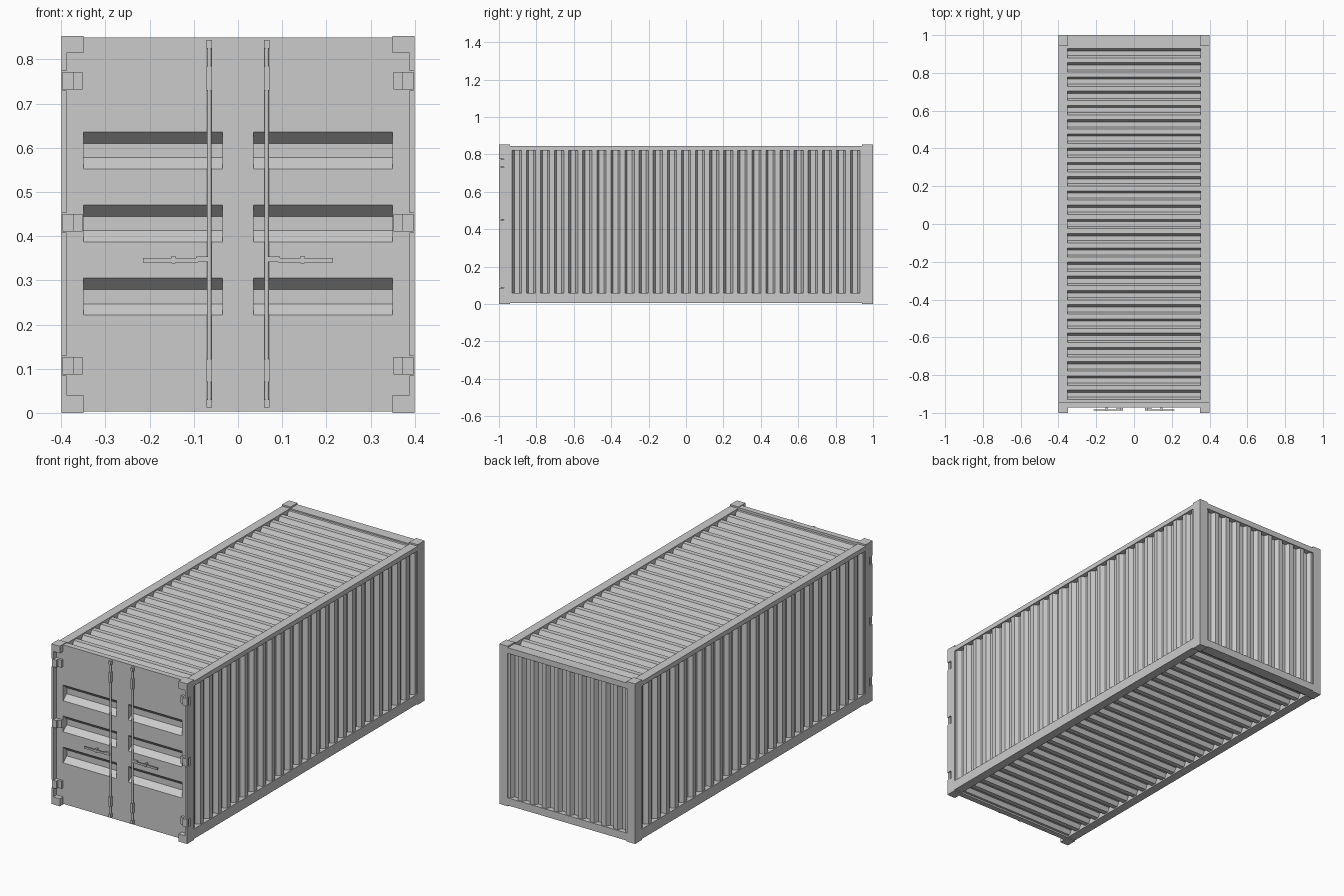
import bpy, bmesh
from mathutils import Vector

cube = bpy.data.objects.get("Cube")
if cube:
    bpy.data.objects.remove(cube, do_unlink=True)

grey = bpy.data.materials.new("light grey steel")
grey.use_nodes = True
COLOUR = (0.6, 0.6, 0.6, 1)
grey.diffuse_color = COLOUR
grey.node_tree.nodes["Principled BSDF"].inputs["Base Color"].default_value = COLOUR

W, L, H = 0.40, 1.0, 0.853     # half width, half length, height
IN, END = 0.352, 0.942         # inner edges of the frame
DOOR = -0.972                  # door plane


def finish(name, bm):
    mesh = bpy.data.meshes.new(name)
    bm.to_mesh(mesh)
    bm.free()
    mesh.materials.append(grey)
    obj = bpy.data.objects.new(name, mesh)
    bpy.context.collection.objects.link(obj)
    return obj


def box(name, x, y, z):
    bm = bmesh.new()
    bmesh.ops.create_cube(bm, size=1)
    for v in bm.verts:
        v.co = [(a + b) / 2 + c * (b - a) for (a, b), c in zip((x, y, z), v.co)]
    return finish(name, bm)


def pair(name, x, y, z):
    box("left_" + name, x, y, z)
    box("right_" + name, (-x[1], -x[0]), y, z)


def sheet(name, profile, v0, v1, place, outward, caps=()):
    """Sweep a (u, depth) profile from v0 to v1; caps are index runs closed at the ends."""
    bm = bmesh.new()
    rows = [[bm.verts.new(place(u, v, d)) for u, d in profile] for v in (v0, v1)]
    a, b = rows
    for i in range(len(profile) - 1):
        f = bm.faces.new((a[i], a[i + 1], b[i + 1], b[i]))
        f.normal_update()
        if f.normal.dot(Vector(outward)) < 0:
            f.normal_flip()
    inward = place(0, v1, 0) - place(0, v0, 0)
    for row, sign in ((a, 1), (b, -1)):
        for s in caps:
            f = bm.faces.new(row[s:s + 4])
            f.normal_update()
            if f.normal.dot(inward) * sign < 0:
                f.normal_flip()
    return finish(name, bm)


def ribs(u0, u1, count, depth):
    """Trapezoid corrugation: slope in, valley, slope out, crest."""
    p = (u1 - u0) / count
    points = [(u0, 0)]
    for i in range(count):
        s = u0 + i * p
        points += [(s + p * k, d) for k, d in
                   ((0.17, 0), (0.33, depth), (0.67, depth), (0.83, 0))]
    return points + [(u1, 0)]


# Corrugated walls, roof and floor
long_ribs = ribs(-END, END, 25, 0.022)
for side, s in (("left", 1), ("right", -1)):
    sheet(side + "_wall", long_ribs, 0.055, 0.825,
          lambda u, v, d: Vector((s * (W - 0.006 - d), u, v)), (s, 0, 0))
sheet("roof", long_ribs, -IN, IN,
      lambda u, v, d: Vector((v, u, 0.838 - d)), (0, 0, 1))
sheet("floor", long_ribs, -IN, IN,
      lambda u, v, d: Vector((v, u, 0.012 + d)), (0, 0, -1))
sheet("back_wall", ribs(-IN, IN, 10, 0.022), 0.04, 0.825,
      lambda u, v, d: Vector((u, L - 0.006 - d, v)), (0, 1, 0))

# Frame rails and rear posts
pair("top_rail", (IN, W), (-END, END), (0.82, 0.845))
pair("bottom_rail", (IN, W), (-END, END), (0.005, 0.058))
pair("rear_post", (IN, W), (END, L), (0.04, 0.815))
box("rear_top_rail", (-IN, IN), (END, L), (0.815, 0.845))
box("rear_bottom_rail", (-IN, IN), (END, L), (0.005, 0.045))
box("front_header", (-IN, IN), (DOOR, -END), (0.80, 0.85))
box("front_sill", (-IN, IN), (DOOR, -END), (0.003, 0.05))

# Corner castings
for end, y in (("front", (-L, -END)), ("rear", (END, L))):
    for level, z in (("lower", (0, 0.04)), ("upper", (0.815, H))):
        pair(end + "_" + level + "_corner", (IN - 0.002, W), y, z)

# Front posts with flanges notched around the hinges
HINGES = (0.107, 0.43, 0.752)
pair("front_post", (0.385, W), (DOOR, -END), (0.04, 0.815))
low = 0.04
for h in HINGES + (None,):
    high = 0.815 if h is None else h - 0.022
    pair("post_flange", (0.388, W), (-L, DOOR), (low, high))
    if h:
        low = h + 0.022
        pair("hinge_leaf", (IN, 0.392), (-0.985, DOOR), (h - 0.02, h + 0.02))
        pair("hinge_knuckle", (0.372, 0.397), (-0.998, -0.983), (h - 0.02, h + 0.02))

# Doors with three pressed recesses each
BOTTOM, TOP, PRESS_IN, PRESS_OUT = 0.003, 0.85, 0.035, 0.35
press = [(BOTTOM, 0)]
for i in range(3):
    z = 0.221 + i * 0.1655
    press += [(z, 0), (z + 0.026, 0.03), (z + 0.058, 0.03), (z + 0.084, 0)]
press.append((TOP, 0))
for side, s in (("left", 1), ("right", -1)):
    place = lambda u, v, d: Vector((s * v, DOOR + d, u))
    sheet(side + "_door_panel", press, PRESS_IN, PRESS_OUT, place, (0, -1, 0), (1, 5, 9))
    flat = [(BOTTOM, 0), (TOP, 0)]
    sheet(side + "_door_inner_edge", flat, 0, PRESS_IN, place, (0, -1, 0))
    sheet(side + "_door_outer_edge", flat, PRESS_OUT, 0.39, place, (0, -1, 0))

# Locking bars, guides and handles
for side, s in (("left", 1), ("right", -1)):
    bm = bmesh.new()
    bmesh.ops.create_cone(bm, cap_ends=True, segments=12, radius1=0.005,
                          radius2=0.005, depth=0.832)
    bmesh.ops.translate(bm, verts=bm.verts, vec=(s * 0.065, -0.981, 0.428))
    bar = finish(side + "_locking_bar", bm)
    for f in bar.data.polygons:
        f.use_smooth = len(f.vertices) == 4
for z0, z1 in ((0.012, 0.03), (0.07, 0.122), (0.73, 0.785), (0.825, 0.844)):
    pair("bar_guide", (0.059, 0.071), (-0.988, DOOR), (z0, z1))
pair("handle_hub", (0.065, 0.095), (-0.988, -0.978), (0.341, 0.354))
pair("handle_grip", (0.09, 0.215), (-0.988, -0.982), (0.34, 0.35))
pair("handle_catch", (0.141, 0.151), (-0.99, DOOR), (0.338, 0.355))
